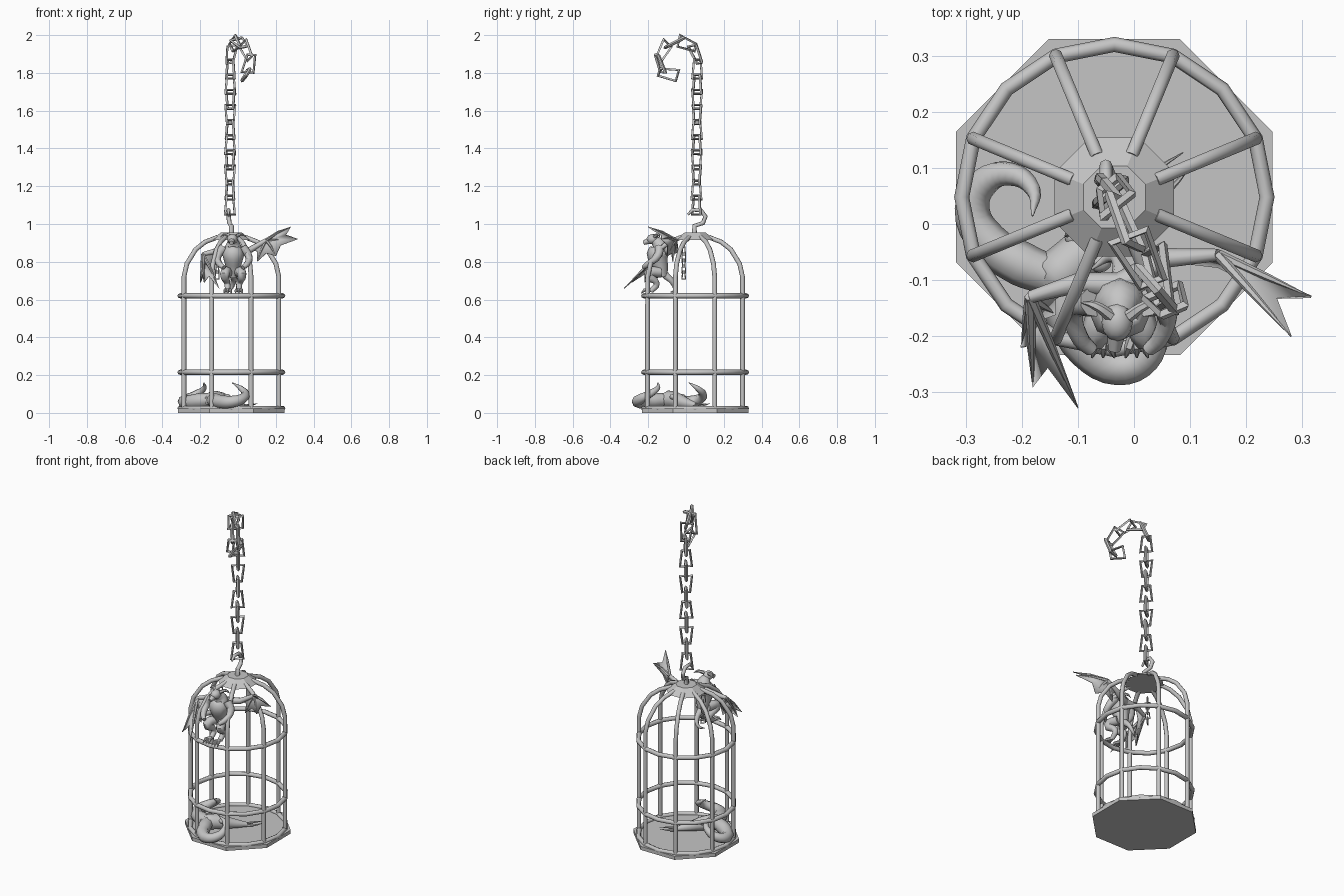
import bpy, bmesh, math
from mathutils import Vector, Matrix

cube = bpy.data.objects.get("Cube")
if cube:
    bpy.data.objects.remove(cube)

stone = bpy.data.materials.new("plain_grey")
stone.use_nodes = True
grey = (0.56, 0.56, 0.56, 1)
stone.diffuse_color = grey
stone.node_tree.nodes["Principled BSDF"].inputs["Base Color"].default_value = grey

CX, CY = -0.035, 0.048      # cage axis
R = 0.272                   # cage bar radius


def finish(ob, name, angle=40):
    ob.name = ob.data.name = name
    ob.data.materials.clear()
    ob.data.materials.append(stone)
    bpy.ops.object.select_all(action='DESELECT')
    ob.select_set(True)
    bpy.context.view_layer.objects.active = ob
    bpy.ops.object.shade_smooth_by_angle(angle=math.radians(angle))
    return ob


def tube(name, pts, radii, smooth=False, cyclic=False, res=2, angle=50):
    """Tapered round bar through the points."""
    if not isinstance(radii, (list, tuple)):
        radii = [radii] * len(pts)
    cu = bpy.data.curves.new(name, 'CURVE')
    cu.dimensions = '3D'
    cu.bevel_depth = 1
    cu.bevel_resolution = res
    cu.use_fill_caps = True
    cu.resolution_u = 4
    sp = cu.splines.new('BEZIER' if smooth else 'POLY')
    points = sp.bezier_points if smooth else sp.points
    points.add(len(pts) - 1)
    for p, co, r in zip(points, pts, radii):
        p.co = co if smooth else (*co, 1)
        p.radius = r
        if smooth:
            p.handle_left_type = p.handle_right_type = 'AUTO'
    sp.use_cyclic_u = cyclic
    ob = bpy.data.objects.new(name, cu)
    bpy.context.collection.objects.link(ob)
    bpy.ops.object.select_all(action='DESELECT')
    ob.select_set(True)
    bpy.context.view_layer.objects.active = ob
    bpy.ops.object.convert(target='MESH')
    return finish(bpy.context.object, name, angle)


def ball(name, loc, scale):
    bpy.ops.mesh.primitive_uv_sphere_add(segments=12, ring_count=8, location=loc)
    bpy.context.object.scale = scale
    return finish(bpy.context.object, name, 60)


def polar(r, a, z):
    return (CX + r * math.cos(a), CY + r * math.sin(a), z)


def chain(name, path, pitch, length, width, thick):
    """Tapered four-cornered links spaced along a path, alternately turned."""
    master = tube(name + "_link_1", [(-width, 0, -length / 2), (width, 0, -length / 2),
                  (width * 0.65, 0, length / 2), (-width * 0.65, 0, length / 2)],
                  thick, cyclic=True, res=0, angle=20)
    spots, carry = [], 0
    for a, b in zip(path, path[1:]):
        a, b = Vector(a), Vector(b)
        run = (b - a).length
        while carry <= run:
            spots.append((a.lerp(b, carry / run), (b - a).normalized()))
            carry += pitch
        carry -= run
    for i, (spot, way) in enumerate(spots):
        ob = master
        if i:
            ob = bpy.data.objects.new(f"{name}_link_{i + 1}", master.data)
            bpy.context.collection.objects.link(ob)
        # links turn about the path and every second pair is flipped
        turn = Vector((0, 0, 1)).rotation_difference(way).to_matrix().to_4x4()
        roll = Matrix.Rotation(math.radians(40 + 90 * i), 4, 'Z')
        flip = Matrix.Rotation(math.pi * (i // 2 % 2), 4, 'X')
        ob.matrix_world = Matrix.Translation(spot) @ turn @ roll @ flip


# Cage floor
bpy.ops.mesh.primitive_cylinder_add(vertices=8, radius=0.305, depth=0.022,
                                    location=(CX, CY, 0.011), rotation=(0, 0, math.pi / 8))
finish(bpy.context.object, "cage_floor")

# Horizontal hoops
for label, z in (("bottom", 0.024), ("lower", 0.215), ("upper", 0.62)):
    tube(label + "_hoop", [polar(R, math.pi * k / 8, z) for k in range(16)], 0.0135, cyclic=True)

# Bars bending into the dome
profile = [(R, 0.02), (R, 0.72), (0.255, 0.79), (0.205, 0.865), (0.15, 0.905), (0.08, 0.93)]
for k in range(8):
    a = math.pi * (k + 0.5) / 4
    tube(f"cage_bar_{k + 1}", [polar(r, a, z) for r, z in profile], 0.0125)

# Cap plate on the dome
bpy.ops.mesh.primitive_cone_add(vertices=8, radius1=0.115, radius2=0.06, depth=0.04,
                                location=(CX, CY, 0.935), rotation=(0, 0, math.pi / 8))
finish(bpy.context.object, "cage_cap", 20)

# Hook and the hanging chain
tube("hook", [(CX, 0.045, 0.94), (CX, 0.045, 0.99), (-0.045, 0.09, 1.005), (-0.05, 0.103, 1.04),
              (-0.05, 0.08, 1.072), (-0.05, 0.035, 1.075), (-0.05, 0.01, 1.05)],
     [0.014, 0.013, 0.012, 0.012, 0.011, 0.01, 0.006])
chain("main_chain", [(-0.043, 0.055, 1.10), (-0.04, 0.06, 1.88), (-0.03, 0.035, 1.94),
                     (0.0, -0.04, 1.97), (0.035, -0.11, 1.935), (0.065, -0.145, 1.87),
                     (0.05, -0.12, 1.80), (0.035, -0.04, 1.785)], 0.08, 0.1, 0.034, 0.009)
chain("shackle_chain", [(-0.11, -0.012, 0.73), (-0.11, -0.012, 0.86)], 0.032, 0.042, 0.014, 0.004)

# Horned skull lying on the floor: forward axis, sideways axis
FWD, SIDE, ORIGIN = Vector((0.74, 0.68, 0)), Vector((-0.68, 0.74, 0)), Vector((-0.115, -0.075, 0))


def on_skull(u, v, z):
    return ORIGIN + FWD * u + SIDE * v + Vector((0, 0, z))


tube("skull", [on_skull(u, 0, z) for u, z in
               ((-0.07, 0.065), (-0.03, 0.07), (0.04, 0.065), (0.12, 0.05), (0.19, 0.04))],
     [0.02, 0.048, 0.044, 0.028, 0.014], smooth=True)
horn = [(-0.035, 0.01, 0.07), (-0.06, 0.06, 0.065), (-0.077, 0.131, 0.058), (-0.058, 0.192, 0.06),
        (-0.009, 0.212, 0.075), (0.034, 0.19, 0.10), (0.044, 0.143, 0.13), (0.012, 0.11, 0.16)]
for side, s in (("left", 1), ("right", -1)):
    tube(side + "_skull_horn", [on_skull(u, v * s, z) for u, v, z in horn],
         [0.036, 0.04, 0.036, 0.031, 0.027, 0.021, 0.014, 0.002], smooth=True)
    ball(side + "_skull_brow", on_skull(0.045, 0.03 * s, 0.085), (0.022, 0.02, 0.016))
    tube(side + "_skull_tusk", [on_skull(0.19, 0.014 * s, 0.04), on_skull(0.23, 0.02 * s, 0.042),
         on_skull(0.285, 0.012 * s, 0.05)], [0.007, 0.005, 0.001], smooth=True, res=1)

# Winged creature perched at the front of the cage
MX = -0.025
tube("creature_torso", [(MX, -0.125, 0.72), (MX, -0.135, 0.77), (MX, -0.15, 0.84),
     (MX, -0.14, 0.885), (MX, -0.165, 0.915)], [0.028, 0.04, 0.058, 0.042, 0.024], smooth=True)
ball("creature_head", (MX - 0.005, -0.175, 0.92), (0.028, 0.034, 0.027))
tube("creature_snout", [(MX - 0.005, -0.18, 0.917), (MX - 0.01, -0.225, 0.9)], [0.02, 0.011])
tube("creature_tail", [(MX, -0.11, 0.73), (MX, -0.07, 0.69), (MX - 0.02, -0.06, 0.65),
     (MX - 0.05, -0.08, 0.64)], [0.02, 0.014, 0.009, 0.002], smooth=True)
for side, s in (("left", 1), ("right", -1)):
    def at(x, y, z):
        return (MX + s * x, y, z)
    tube(side + "_leg", [at(0.025, -0.135, 0.745), at(0.045, -0.2, 0.735), at(0.032, -0.155, 0.685),
         at(0.03, -0.185, 0.645)], [0.028, 0.026, 0.017, 0.014], smooth=True)
    for k in (-1, 0, 1):
        tube(f"{side}_toe_{k + 2}", [at(0.03, -0.18, 0.648), at(0.03 + k * 0.014, -0.22, 0.65),
             at(0.03 + k * 0.02, -0.238, 0.632)], [0.011, 0.009, 0.002], res=1)
    tube(side + "_arm", [at(0.05, -0.14, 0.875), at(0.082, -0.15, 0.83), at(0.07, -0.205, 0.785),
         at(0.05, -0.225, 0.77)], [0.026, 0.02, 0.016, 0.012], smooth=True)
    tube(side + "_creature_horn", [at(0.015, -0.165, 0.935), at(0.045, -0.145, 0.945),
         at(0.07, -0.14, 0.93)], [0.011, 0.008, 0.001], smooth=True, res=1)


def wing(side, shoulder, wrist, tips):
    """Scalloped membrane spanned by finger bones fanning out from the wrist."""
    shoulder, wrist = Vector(shoulder), Vector(wrist)
    tips = [Vector(t) for t in tips]
    bm = bmesh.new()
    hub = bm.verts.new(wrist)
    rim = [bm.verts.new(tips[0])]
    for a, b in zip(tips, tips[1:] + [shoulder]):
        rim.append(bm.verts.new(((a + b) / 2).lerp(wrist, 0.3)))
        rim.append(bm.verts.new(b))
    for a, b in zip(rim, rim[1:]):
        bm.faces.new((hub, a, b))
    me = bpy.data.meshes.new(side + "_membrane")
    bm.to_mesh(me)
    bm.free()
    ob = bpy.data.objects.new(me.name, me)
    bpy.context.collection.objects.link(ob)
    mod = ob.modifiers.new("thickness", 'SOLIDIFY')
    mod.thickness, mod.offset = 0.005, 0
    finish(ob, side + "_membrane", 50)
    tube(side + "_wing_arm", [(MX, -0.11, 0.86), shoulder, wrist], [0.024, 0.018, 0.011])
    for i, t in enumerate(tips):
        knuckle = wrist.lerp(t, 0.5) + Vector((0, 0, 0.008))
        tube(f"{side}_wing_finger_{i + 1}", [wrist, knuckle, t], [0.01, 0.007, 0.001], res=1)


wing("left", (0.06, -0.06, 0.86), (0.15, -0.055, 0.915),
     [(0.28, -0.2, 0.985), (0.316, -0.13, 0.92), (0.2, -0.1, 0.83), (0.1, -0.07, 0.8)])
wing("right", (-0.1, -0.105, 0.86), (-0.185, -0.13, 0.84),
     [(-0.1, -0.327, 0.66), (-0.18, -0.29, 0.69), (-0.2, -0.22, 0.69), (-0.14, -0.16, 0.71)])
